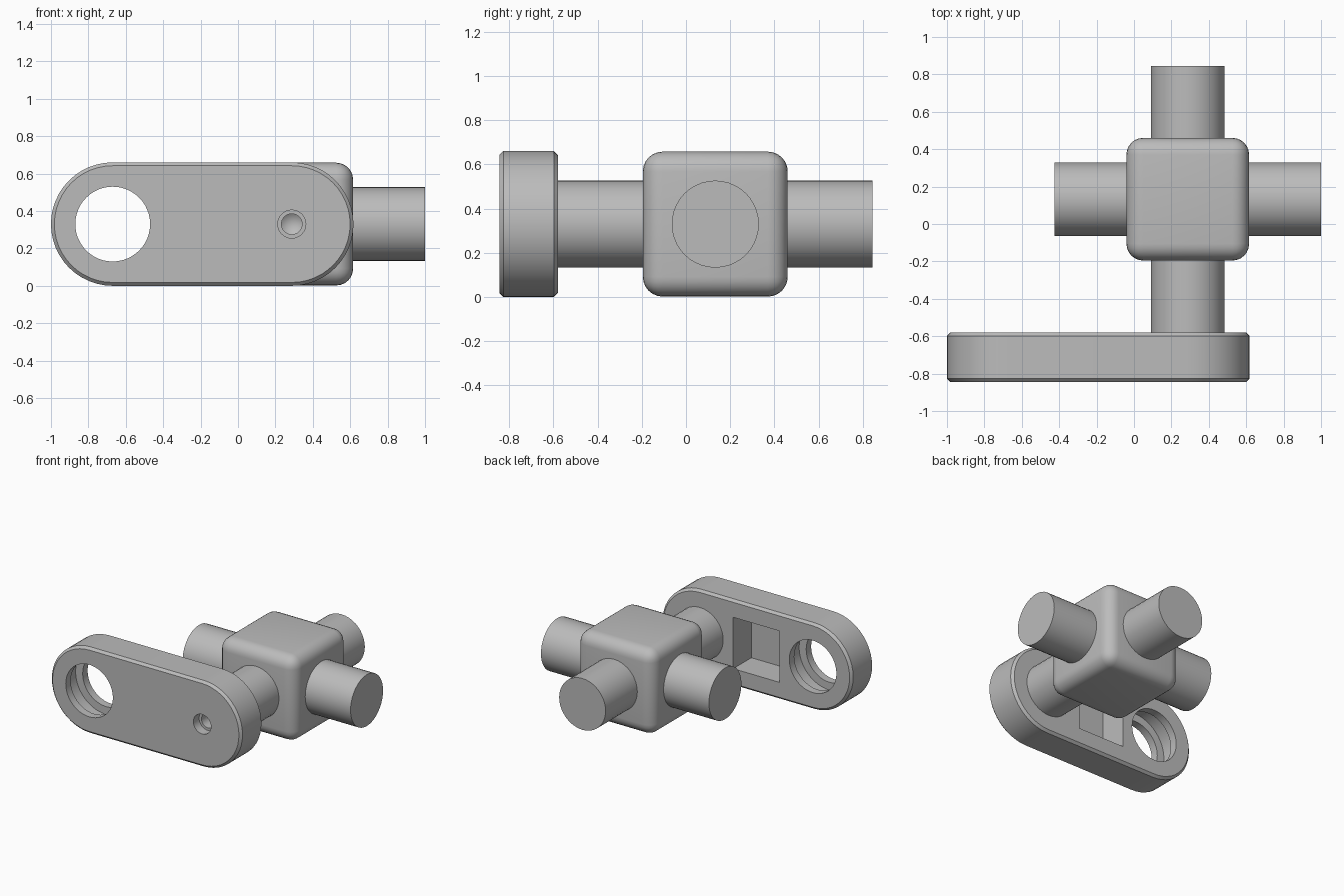
import bpy, bmesh, math
from mathutils import Vector, Matrix

if "Cube" in bpy.data.objects:
    bpy.data.objects.remove(bpy.data.objects["Cube"])

grey = bpy.data.materials.new("steel_grey")
grey.use_nodes = True
colour = (0.5, 0.5, 0.5, 1)
grey.diffuse_color = colour
grey.node_tree.nodes["Principled BSDF"].inputs["Base Color"].default_value = colour

MID = 0.33                       # height of every axis
HUB = Vector((0.2875, 0.1325, MID))
HUB_SIZE, SHAFT_R, SHAFT_HALF = 0.656, 0.197, 0.7125
FRONT, BACK = -0.845, -0.58      # arm faces
EYE_X = -0.67


def make(name, bm):
    bmesh.ops.recalc_face_normals(bm, faces=bm.faces)
    mesh = bpy.data.meshes.new(name)
    bm.to_mesh(mesh)
    bm.free()
    mesh.materials.append(grey)
    obj = bpy.data.objects.new(name, mesh)
    bpy.context.collection.objects.link(obj)
    return obj


def activate(obj):
    bpy.ops.object.select_all(action='DESELECT')
    obj.select_set(True)
    bpy.context.view_layer.objects.active = obj


def smooth(obj, angle=30):
    activate(obj)
    bpy.ops.object.shade_smooth_by_angle(angle=math.radians(angle))


def bevel(obj, width, segments):
    mod = obj.modifiers.new("edge", 'BEVEL')
    mod.width, mod.segments = width, segments
    mod.limit_method, mod.angle_limit = 'ANGLE', math.radians(50)
    activate(obj)
    bpy.ops.object.modifier_apply(modifier=mod.name)


def cut(obj, cutter):
    mod = obj.modifiers.new("cut", 'BOOLEAN')
    mod.operation, mod.solver, mod.object = 'DIFFERENCE', 'EXACT', cutter
    activate(obj)
    bpy.ops.object.modifier_apply(modifier=mod.name)
    bpy.data.objects.remove(cutter)


def lathe(name, x, profile, n=48):
    """Solid turned about an axis along y, from (radius, y) points."""
    bm = bmesh.new()
    rings = []
    for r, y in profile:
        if r == 0:
            rings.append([bm.verts.new((x, y, MID))] * n)
        else:
            rings.append([bm.verts.new((x + r * math.cos(math.tau * i / n), y,
                                        MID + r * math.sin(math.tau * i / n)))
                          for i in range(n)])
    for a, b in zip(rings, rings[1:]):
        for i in range(n):
            j = (i + 1) % n
            bm.faces.new(dict.fromkeys((a[i], a[j], b[j], b[i])))
    for ring in (rings[0], rings[-1]):
        if ring[0] is not ring[1]:
            bm.faces.new(ring)
    return make(name, bm)


def box(name, centre, size):
    bm = bmesh.new()
    bmesh.ops.create_cube(bm, size=1, matrix=Matrix.Translation(centre)
                          @ Matrix.Diagonal((*size, 1)))
    return make(name, bm)


# Rounded central block
hub = box("hub_block", HUB, [HUB_SIZE] * 3)
bevel(hub, 0.09, 6)
smooth(hub, 40)

# Two crossing shafts
for name, axis in (("cross_shaft", 'Y'), ("arm_shaft", 'X')):
    bm = bmesh.new()
    bmesh.ops.create_cone(bm, cap_ends=True, segments=40, radius1=SHAFT_R,
                          radius2=SHAFT_R, depth=2 * SHAFT_HALF,
                          matrix=Matrix.Translation(HUB)
                          @ Matrix.Rotation(math.pi / 2, 4, axis))
    smooth(make(name, bm))

# Round-ended crank arm
bm = bmesh.new()
outline, steps = [], 24
for cx, start in ((HUB.x, -math.pi / 2), (EYE_X, math.pi / 2)):
    for i in range(steps + 1):
        a = start + math.pi * i / steps
        outline.append(bm.verts.new((cx + MID * math.cos(a), FRONT,
                                     MID + MID * math.sin(a))))
face = bm.faces.new(outline)
grown = bmesh.ops.extrude_face_region(bm, geom=[face])["geom"]
bmesh.ops.translate(bm, vec=(0, BACK - FRONT, 0),
                    verts=[v for v in grown if isinstance(v, bmesh.types.BMVert)])
arm = make("crank_arm", bm)
bevel(arm, 0.018, 1)

# Eye with an internal ring groove
lip = 0.06
cut(arm, lathe("eye_cutter", EYE_X, [
    (0.2, FRONT - 0.1), (0.2, FRONT + lip), (0.26, FRONT + lip),
    (0.26, BACK - lip), (0.2, BACK - lip), (0.2, BACK + 0.1)]))

# Stepped screw hole with a conical bottom
cut(arm, lathe("screw_cutter", HUB.x, [
    (0.075, FRONT - 0.1), (0.075, FRONT + 0.07), (0.055, FRONT + 0.07),
    (0.055, FRONT + 0.16), (0, FRONT + 0.2)], 32))

# Square pocket in the back of the arm
depth = 0.22
cut(arm, box("pocket_cutter", ((HUB.x + EYE_X) / 2, BACK - depth / 2 + 0.05, MID),
             (0.394, depth + 0.1, 0.394)))
smooth(arm)
